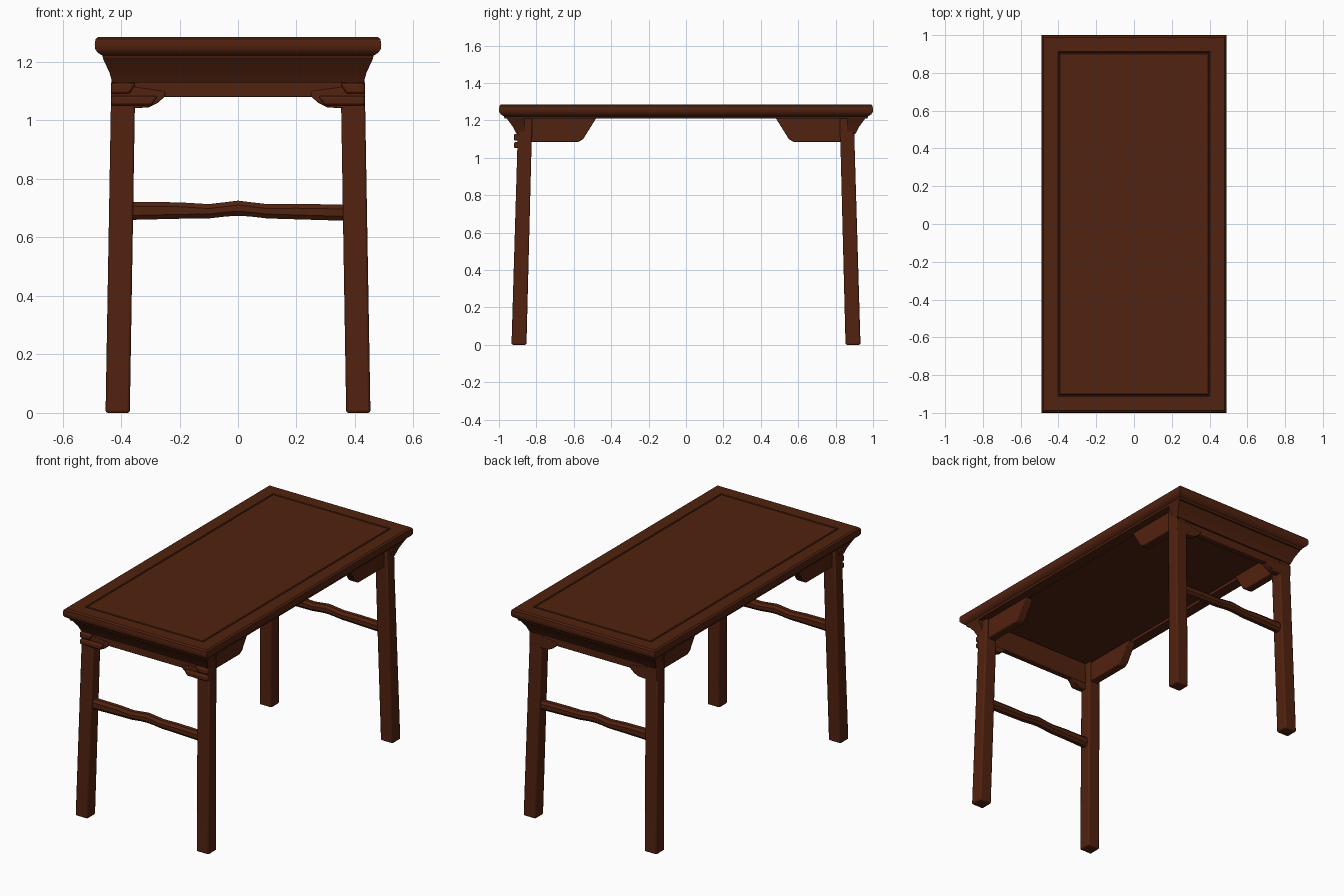
import bpy, bmesh
from mathutils import Vector

if "Cube" in bpy.data.objects:
    bpy.data.objects.remove(bpy.data.objects["Cube"])

wood = bpy.data.materials.new("dark red brown wood")
wood.diffuse_color = (0.083, 0.0158, 0.0048, 1)
wood.use_nodes = True
wood.node_tree.nodes["Principled BSDF"].inputs["Base Color"].default_value = wood.diffuse_color


def finish(name, bm, bevel=0.0):
    bmesh.ops.recalc_face_normals(bm, faces=bm.faces)
    me = bpy.data.meshes.new(name)
    bm.to_mesh(me)
    bm.free()
    me.materials.append(wood)
    ob = bpy.data.objects.new(name, me)
    bpy.context.collection.objects.link(ob)
    if bevel:
        m = ob.modifiers.new("soft edges", 'BEVEL')
        m.width, m.segments, m.limit_method = bevel, 2, 'ANGLE'
    bpy.ops.object.select_all(action='DESELECT')
    ob.select_set(True)
    bpy.context.view_layer.objects.active = ob
    bpy.ops.object.shade_smooth_by_angle(angle=0.6)
    return ob


def rings(name, loops, bevel=0.0):
    """Skin a stack of equal-length point loops, capped at both ends."""
    bm = bmesh.new()
    vs = [[bm.verts.new(p) for p in lp] for lp in loops]
    n = len(vs[0])
    for a, b in zip(vs, vs[1:]):
        for i in range(n):
            bm.faces.new((a[i], a[(i + 1) % n], b[(i + 1) % n], b[i]))
    bm.faces.new(vs[0])
    bm.faces.new(vs[-1])
    return finish(name, bm, bevel)


def rect(x0, x1, y0, y1, z):
    return [(x0, y0, z), (x1, y0, z), (x1, y1, z), (x0, y1, z)]


def slab_y(name, pts, y0, y1, bevel=0.004):
    """Extrude an x-z outline along y."""
    return rings(name, [[(x, y, z) for x, z in pts] for y in (y0, y1)], bevel)


def slab_x(name, pts, x0, x1, bevel=0.004):
    """Extrude a y-z outline along x."""
    return rings(name, [[(x, y, z) for y, z in pts] for x in (x0, x1)], bevel)


# table top: moulded edge, groove around the panel, recessed underside
profile = [(0.095, 1.228), (0.095, 1.21), (0.03, 1.21), (0.026, 1.222), (0.01, 1.232),
           (0.001, 1.245), (0.0, 1.262), (0.003, 1.278), (0.012, 1.286),
           (0.088, 1.286), (0.091, 1.28), (0.096, 1.28), (0.099, 1.286)]
rings("table_top", [rect(-0.49 + d, 0.49 - d, -1 + d, 1 - d, z) for d, z in profile])

for s, end in ((-1, "front"), (1, "back")):
    # flared end apron under the top, and the straight board below it
    rings(end + "_flared_apron", [
        rect(-0.43, 0.43, s * 0.908, s * 0.86, 1.13),
        rect(-0.44, 0.44, s * 0.925, s * 0.86, 1.165),
        rect(-0.462, 0.462, s * 0.96, s * 0.86, 1.212)])
    slab_y(end + "_apron", [(-0.43, 1.08), (0.43, 1.08), (0.43, 1.135), (-0.43, 1.135)],
           s * 0.897, s * 0.86)

    # wavy stretcher between the legs
    st = [(-0.37, 0.66, 0.722), (-0.2, 0.664, 0.72), (-0.1, 0.665, 0.714), (-0.04, 0.672, 0.721),
          (0, 0.674, 0.726), (0.04, 0.672, 0.721), (0.1, 0.665, 0.714), (0.2, 0.662, 0.715),
          (0.37, 0.657, 0.712)]
    rings(end + "_stretcher", [[(x, s * 0.875 + dy, z)
          for dy, z in ((-0.025, a + 0.015), (-0.012, a), (0.012, a), (0.025, a + 0.015),
                        (0.025, b - 0.015), (0.012, b), (-0.012, b), (-0.025, b - 0.015))]
          for x, a, b in st])

    for t, side in ((-1, "left"), (1, "right")):
        tag = end + "_" + side
        # splayed leg
        rings(tag + "_leg", [
            rect(t * 0.37, t * 0.453, s * 0.853, s * 0.933, 0),
            rect(t * 0.35, t * 0.432, s * 0.822, s * 0.897, 1.215)], 0.008)

        # small curved bracket at the top of the leg, with ribs on the front end
        out = [(0.434, 1.125), (0.434, 1.05), (0.35, 1.042), (0.305, 1.045),
               (0.275, 1.06), (0.25, 1.082), (0.25, 1.1)]
        slab_y(tag + "_bracket", [(t * x, z) for x, z in out], s * 0.902, s * 0.862)
        if s < 0:
            for k, lo, hi, inner in ((1, 1.092, 1.128, 0.35), (2, 1.052, 1.084, 0.275)):
                slab_y(f"{tag}_rib_{k}", [(t * 0.434, lo), (t * (inner + 0.02), lo),
                       (t * inner, hi), (t * 0.434, hi)], -0.92, -0.89, 0.008)

        # long side spandrel with slanted inner end
        sp = [(0.94, 1.212), (0.905, 1.13), (0.87, 1.085), (0.575, 1.085),
              (0.55, 1.1), (0.48, 1.212)]
        slab_x(tag + "_spandrel", [(s * y, z) for y, z in sp], t * 0.365, t * 0.415)
